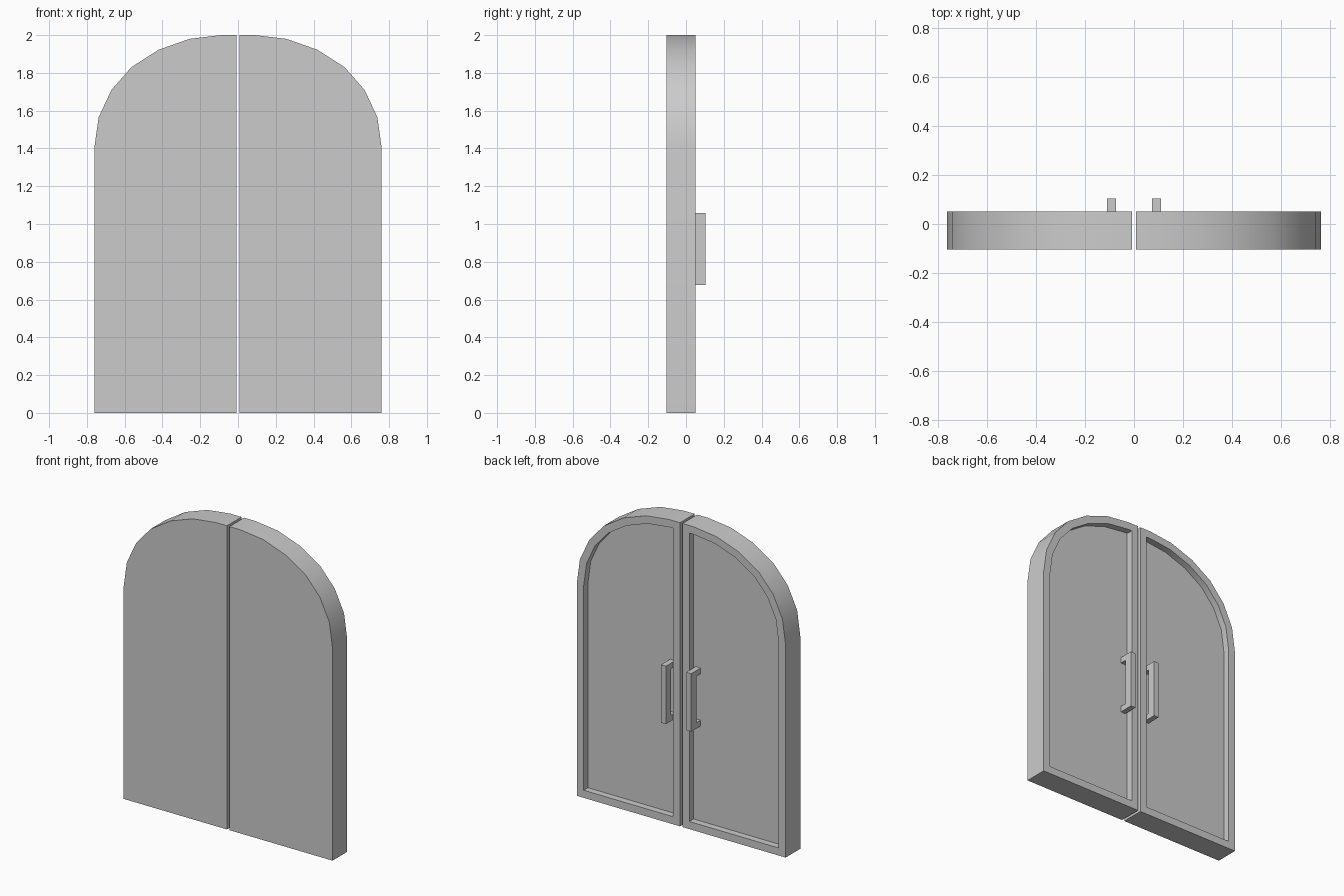
import bpy, bmesh, math

if "Cube" in bpy.data.objects:
    bpy.data.objects.remove(bpy.data.objects["Cube"])

FRONT, BACK, PANEL, OUT = -0.103, 0.05, 0.006, 0.103
# half outline of the arched door, (x, z)
PROFILE = [(0.009, 0), (0.761, 0), (0.761, 1.4), (0.738, 1.565), (0.67, 1.71),
           (0.565, 1.83), (0.421, 1.922), (0.257, 1.98), (0.09, 2.0), (0.009, 2.0)]
# C-shaped pull handle seen from the side, (y, z)
HANDLE = [(PANEL, 0.676), (OUT, 0.676), (OUT, 1.058), (PANEL, 1.058),
          (PANEL, 1.02), (0.049, 1.02), (0.049, 0.714), (PANEL, 0.714)]


def extrude_loop(bm, points, offset):
    """Fill a closed loop and extrude it; returns the starting face."""
    face = bm.faces.new([bm.verts.new(p) for p in points])
    res = bmesh.ops.extrude_face_region(bm, geom=[face], use_keep_orig=True)
    moved = [v for v in res["geom"] if isinstance(v, bmesh.types.BMVert)]
    bmesh.ops.translate(bm, verts=moved, vec=offset)
    bmesh.ops.recalc_face_normals(bm, faces=bm.faces[:])
    return face


def finish(bm, name):
    bmesh.ops.recalc_face_normals(bm, faces=bm.faces[:])
    mesh = bpy.data.meshes.new(name)
    bm.to_mesh(mesh)
    bm.free()
    obj = bpy.data.objects.new(name, mesh)
    bpy.context.collection.objects.link(obj)
    return obj


for side, sx in (("left", -1), ("right", 1)):
    # door leaf with a recessed panel on the back
    bm = bmesh.new()
    back = extrude_loop(bm, [(sx * x, BACK, z) for x, z in PROFILE], (0, FRONT - BACK, 0))
    bmesh.ops.inset_region(bm, faces=[back], thickness=0.05, use_even_offset=True)
    res = bmesh.ops.extrude_discrete_faces(bm, faces=[back])
    bmesh.ops.translate(bm, verts=res["faces"][0].verts[:], vec=(0, PANEL - BACK, 0))
    door = finish(bm, side + "_door")
    bpy.ops.object.select_all(action='DESELECT')
    door.select_set(True)
    bpy.context.view_layer.objects.active = door
    bpy.ops.object.shade_smooth_by_angle(angle=math.radians(30))

    # pull handle standing on the panel
    bm = bmesh.new()
    extrude_loop(bm, [(sx * 0.074, y, z) for y, z in HANDLE], (sx * 0.036, 0, 0))
    finish(bm, side + "_handle")
